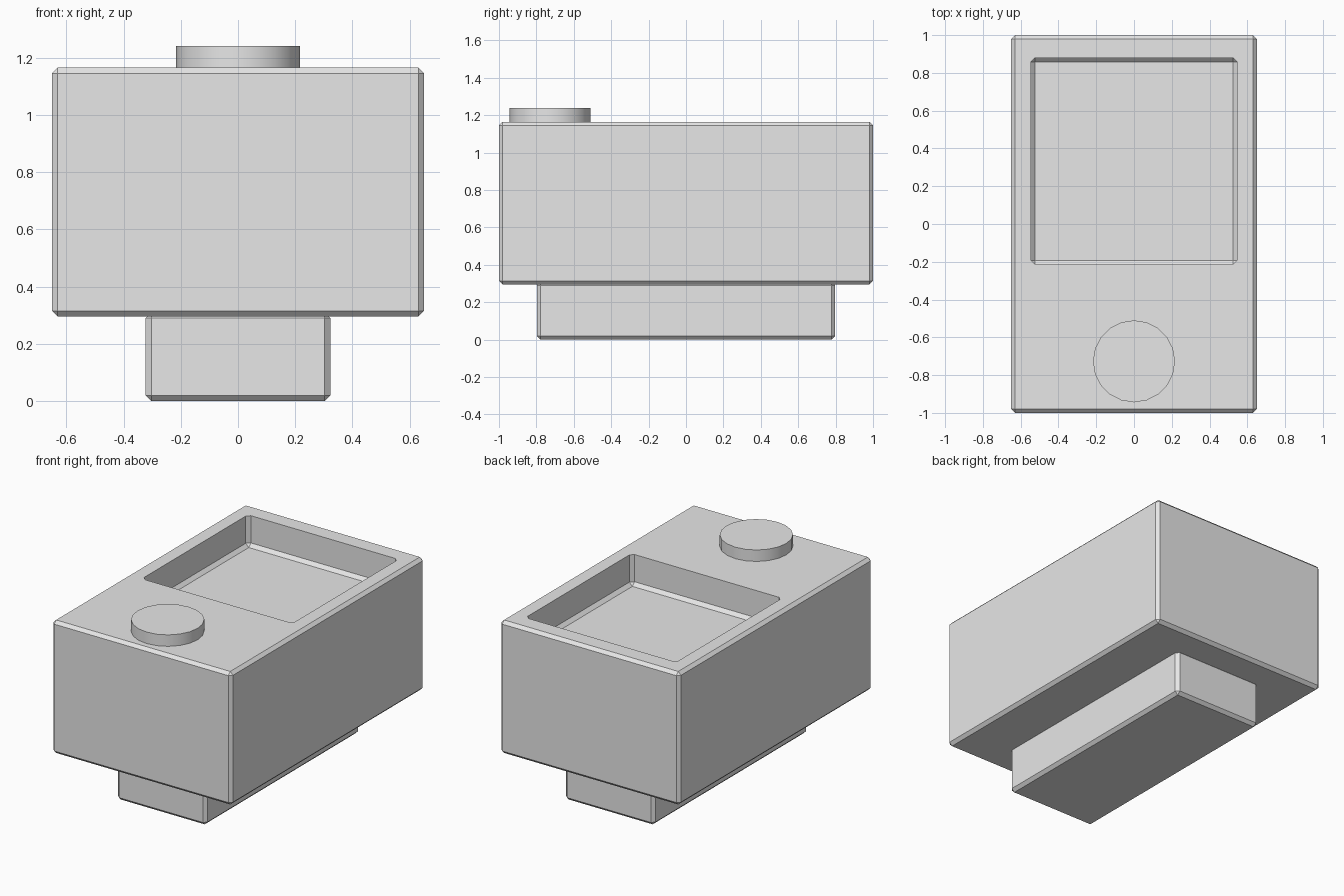
import bpy

cube = bpy.data.objects.get("Cube")
if cube:
    bpy.data.objects.remove(cube, do_unlink=True)

# Single plain finish
grey = bpy.data.materials.new("light_grey")
grey.use_nodes = True
colour = (0.8, 0.8, 0.8, 1)
grey.diffuse_color = colour
grey.node_tree.nodes["Principled BSDF"].inputs["Base Color"].default_value = colour


def chamfered_box(name, low, high, chamfer):
    """Box between two corners with every edge chamfered."""
    centre = [(a + b) / 2 for a, b in zip(low, high)]
    size = [b - a for a, b in zip(low, high)]
    bpy.ops.mesh.primitive_cube_add(size=1, location=centre)
    box = bpy.context.object
    box.name = name
    box.scale = size
    bpy.ops.object.transform_apply(location=False, rotation=False, scale=True)
    bevel = box.modifiers.new("chamfer", "BEVEL")
    bevel.width = chamfer
    bevel.segments = 1
    bpy.ops.object.modifier_apply(modifier=bevel.name)
    box.data.materials.append(grey)
    return box


# Narrow foot and main block
chamfered_box("foot", (-0.323, -0.797, 0), (0.323, 0.797, 0.31), 0.02)
body = chamfered_box("body", (-0.65, -1, 0.295), (0.65, 1, 1.165), 0.02)

# Rectangular tray sunk into the rear of the top
cutter = chamfered_box("tray_cutter", (-0.545, -0.215, 0.965), (0.545, 0.88, 1.4), 0.022)
cutter.hide_render = True
cut = body.modifiers.new("tray", "BOOLEAN")
cut.operation = "DIFFERENCE"
cut.solver = "EXACT"
cut.object = cutter
bpy.context.view_layer.objects.active = body
bpy.ops.object.modifier_apply(modifier=cut.name)
bpy.data.objects.remove(cutter, do_unlink=True)

# Round button near the front of the top
bpy.ops.mesh.primitive_cylinder_add(vertices=20, radius=0.217, depth=0.085,
                                    location=(0, -0.727, 1.1975))
button = bpy.context.object
button.name = "button"
button.data.materials.append(grey)
bpy.ops.object.shade_smooth_by_angle()
